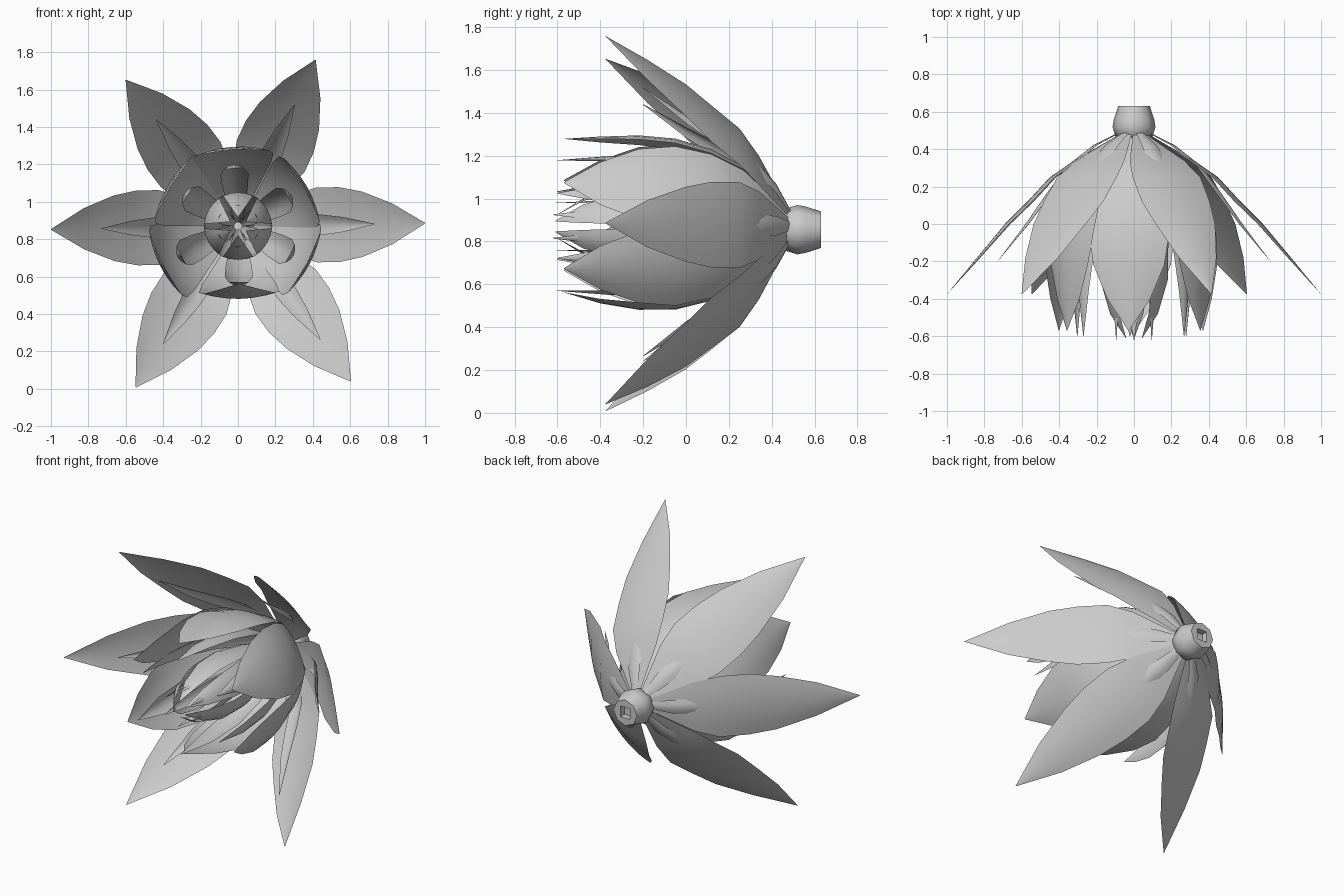
import bpy, bmesh, math
from mathutils import Vector

if "Cube" in bpy.data.objects:
    bpy.data.objects.remove(bpy.data.objects["Cube"])

CZ = 0.87  # height of the flower axis, which runs along y

grey = bpy.data.materials.new("petal_grey")
grey.diffuse_color = (0.6, 0.6, 0.6, 1)
grey.use_nodes = True
grey.node_tree.nodes["Principled BSDF"].inputs["Base Color"].default_value = grey.diffuse_color


def finish(name, bm, angle=40):
    me = bpy.data.meshes.new(name)
    bm.to_mesh(me)
    bm.free()
    ob = bpy.data.objects.new(name, me)
    bpy.context.collection.objects.link(ob)
    me.materials.append(grey)
    bpy.ops.object.select_all(action='DESELECT')
    ob.select_set(True)
    bpy.context.view_layer.objects.active = ob
    bpy.ops.object.shade_smooth_by_angle(angle=math.radians(angle))
    return ob


def petal(name, deg, profile, cup, scale=1.0, tip_pull=0.0, across=6):
    """profile rows: (distance from axis, y, half width); edges bend to the axis."""
    a = math.radians(deg)
    out = Vector((math.cos(a), 0, math.sin(a)))
    side = Vector((-math.sin(a), 0, math.cos(a)))
    widest = max(p[2] for p in profile)
    bm = bmesh.new()
    rows = []
    for k, (r, y, w) in enumerate(profile):
        t = k / (len(profile) - 1)
        row = []
        for i in range(across + 1):
            s = 2 * i / across - 1
            rr = r * scale - tip_pull * t ** 4 - cup * s * s * w / widest
            p = out * rr + side * (s * w)
            row.append(bm.verts.new((p.x, y, CZ + p.z)))
        rows.append(row)
    for r0, r1 in zip(rows, rows[1:]):
        for i in range(across):
            bm.faces.new((r0[i], r0[i + 1], r1[i + 1], r1[i]))
    bmesh.ops.remove_doubles(bm, verts=bm.verts, dist=0.0005)
    bmesh.ops.recalc_face_normals(bm, faces=bm.faces)
    return finish(name, bm)


# Wide open outer petals, each with a narrow petal in front
OUTER = [(0.06, 0.49, 0.03), (0.18, 0.42, 0.09), (0.32, 0.34, 0.16), (0.45, 0.25, 0.20),
         (0.57, 0.12, 0.20), (0.69, 0.0, 0.175), (0.84, -0.18, 0.11), (1.0, -0.375, 0.002)]
OUTER_NARROW = [(0.08, 0.49, 0.02), (0.22, 0.42, 0.045), (0.36, 0.31, 0.055),
                (0.47, 0.16, 0.055), (0.58, 0.0, 0.04), (0.73, -0.20, 0.002)]
for n, (deg, s) in enumerate([(0.9, 1.0), (65, 0.98), (127.5, 0.985),
                              (181, 1.0), (237.6, 1.02), (306, 1.025)]):
    petal(f"outer_petal_{n}", deg, OUTER, 0.03, s)
    petal(f"outer_narrow_petal_{n}", deg, OUTER_NARROW, 0.025, s, across=4)

# Flat-sided middle petals forming a cup, each with a narrow petal inside
CUP = [(0.05, 0.48, 0.025), (0.15, 0.40, 0.08), (0.28, 0.27, 0.155), (0.36, 0.12, 0.20),
       (0.41, -0.05, 0.215), (0.425, -0.22, 0.19), (0.42, -0.40, 0.115), (0.41, -0.57, 0.002)]
CUP_NARROW = [(0.04, 0.46, 0.02), (0.14, 0.33, 0.05), (0.25, 0.12, 0.07),
              (0.31, -0.1, 0.075), (0.33, -0.35, 0.055), (0.31, -0.6, 0.002)]
for n, (deg, s, pull) in enumerate([(30, 1, 0), (94, 1, 0), (149, 1.02, 0),
                                    (207, 1.1, 0), (271, 0.97, 0.09), (332, 1.02, 0)]):
    petal(f"cup_petal_{n}", deg, CUP, 0.035, s, pull)
    petal(f"cup_narrow_petal_{n}", deg, CUP_NARROW, 0.03, s, across=4)

# Bud in the middle, closing towards the front
BUD = [(0.03, 0.46, 0.015), (0.08, 0.33, 0.04), (0.14, 0.12, 0.075), (0.18, -0.1, 0.09),
       (0.18, -0.3, 0.08), (0.13, -0.48, 0.05), (0.05, -0.61, 0.002)]
BUD_NARROW = [(0.02, 0.44, 0.01), (0.07, 0.1, 0.03), (0.11, -0.2, 0.04),
              (0.12, -0.42, 0.03), (0.11, -0.62, 0.002)]
for n in range(6):
    petal(f"bud_petal_{n}", 60 * n + 30, BUD, 0.02, across=4)
    petal(f"bud_narrow_petal_{n}", 60 * n + 30, BUD_NARROW, 0.012, across=4)

# Rounded base behind the petals, with a small square socket in its flat end
bm = bmesh.new()
SIDES = 8


def ring(y, r, square=False):
    pts = []
    for i in range(SIDES):
        a = 2 * math.pi * i / SIDES
        c, s = math.cos(a), math.sin(a)
        k = r / max(abs(c), abs(s)) if square else r
        pts.append(bm.verts.new((k * c, y, CZ - 0.015 + k * s)))
    return pts


rings = [ring(0.43, 0.05), ring(0.47, 0.10), ring(0.52, 0.115), ring(0.56, 0.108),
         ring(0.63, 0.085), ring(0.63, 0.035, True), ring(0.59, 0.035, True)]
for a, b in zip(rings, rings[1:]):
    for i in range(SIDES):
        j = (i + 1) % SIDES
        bm.faces.new((a[i], a[j], b[j], b[i]))
bm.faces.new(rings[0])
bm.faces.new(rings[-1])
bmesh.ops.recalc_face_normals(bm, faces=bm.faces)
finish("flower_base", bm, 50)
